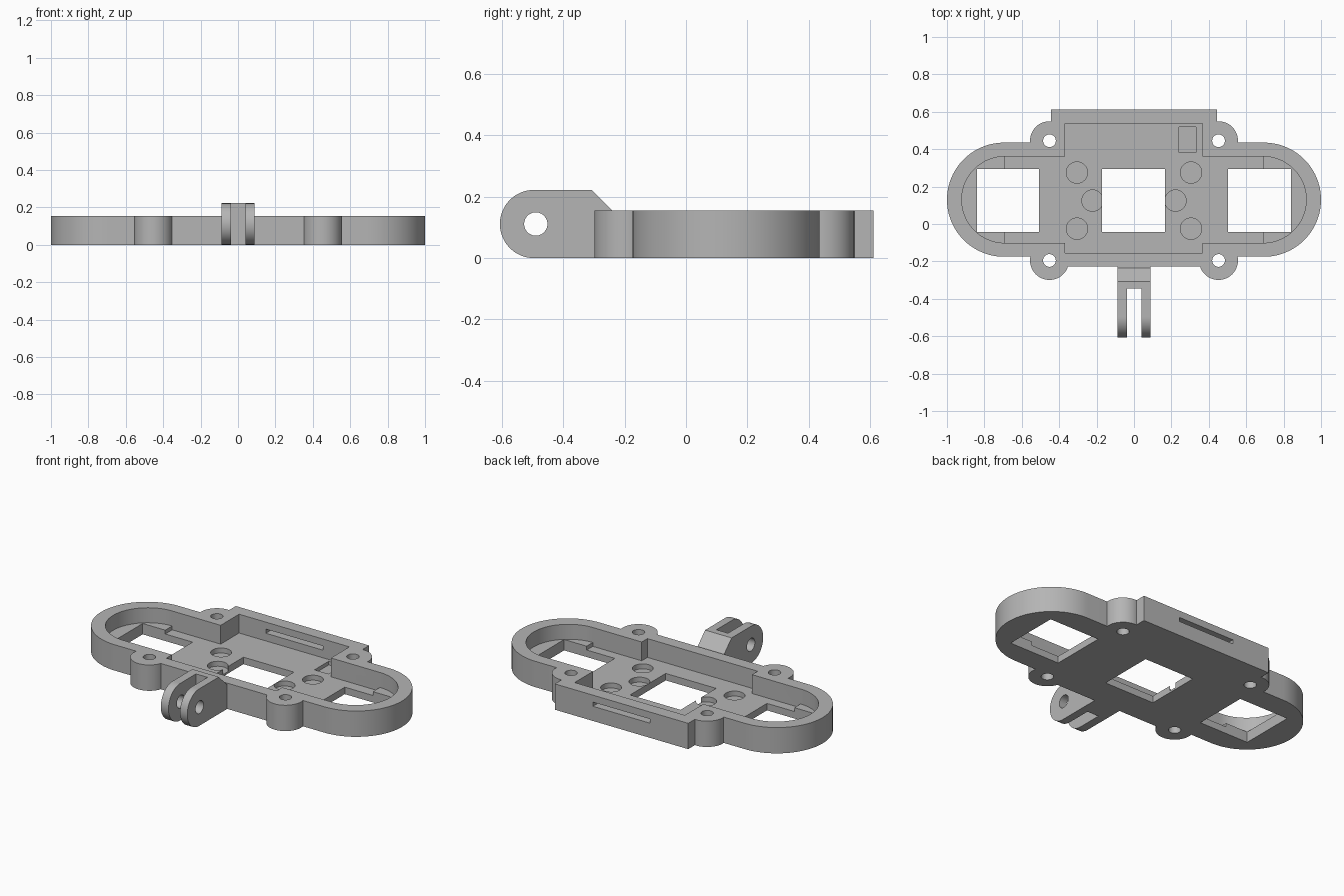
import bpy, bmesh
from math import sin, cos, pi

old = bpy.data.objects.get("Cube")
if old:
    bpy.data.objects.remove(old, do_unlink=True)

grey = bpy.data.materials.new("plain_grey")
grey.use_nodes = True
grey.diffuse_color = (0.46, 0.46, 0.46, 1)
grey.node_tree.nodes["Principled BSDF"].inputs["Base Color"].default_value = grey.diffuse_color

TOP, FLOOR, END_FLOOR, MID_Y = 0.155, 0.042, 0.065, 0.13
ABOVE, BELOW = 0.4, -0.1


def prism(name, points, lo, hi, along_x=False):
    """Extrude a flat outline from lo to hi, along z or along x."""
    place = (lambda p, h: (h, p[0], p[1])) if along_x else (lambda p, h: (p[0], p[1], h))
    bm = bmesh.new()
    face = bm.faces.new([bm.verts.new(place(p, lo)) for p in points])
    ext = bmesh.ops.extrude_face_region(bm, geom=[face])
    shift = (hi - lo, 0, 0) if along_x else (0, 0, hi - lo)
    bmesh.ops.translate(bm, vec=shift, verts=[v for v in ext["geom"] if isinstance(v, bmesh.types.BMVert)])
    bmesh.ops.recalc_face_normals(bm, faces=bm.faces)
    mesh = bpy.data.meshes.new(name)
    bm.to_mesh(mesh)
    bm.free()
    mesh.materials.append(grey)
    ob = bpy.data.objects.new(name, mesh)
    bpy.context.collection.objects.link(ob)
    return ob


def arc(cx, cy, r, start=0.0, sweep=2 * pi, n=48):
    count = n if sweep >= 2 * pi else n + 1
    return [(cx + r * cos(start + sweep * i / n), cy + r * sin(start + sweep * i / n))
            for i in range(count)]


def rect(x0, x1, y0, y1):
    return [(x0, y0), (x1, y0), (x1, y1), (x0, y1)]


def stadium(half, r):
    return arc(half, MID_Y, r, -pi / 2, pi) + arc(-half, MID_Y, r, pi / 2, pi)


def combine(target, tool, operation):
    """Apply a boolean and discard the tool object."""
    tool.hide_render = True
    mod = target.modifiers.new("combine", 'BOOLEAN')
    mod.operation, mod.object, mod.solver = operation, tool, 'EXACT'
    bpy.context.view_layer.objects.active = target
    bpy.ops.object.modifier_apply(modifier=mod.name)
    bpy.data.objects.remove(tool, do_unlink=True)


def cut(target, points, lo, hi, along_x=False):
    combine(target, prism("cutter", points, lo, hi, along_x), 'DIFFERENCE')


# Outer body: long rounded tray, central block and four screw bosses
body = prism("tray_frame", stadium(0.695, 0.305), 0, TOP)
combine(body, prism("centre_block", rect(-0.443, 0.443, -0.228, 0.612), 0, TOP), 'UNION')
bosses = [(sx * 0.452, y) for sx in (-1, 1) for y in (-0.195, 0.445)]
for x, y in bosses:
    combine(body, prism("screw_boss", arc(x, y, 0.104), 0, TOP), 'UNION')

# Hinge tab with a rounded nose and a sloped shoulder
nose = arc(-0.496, 0.111, 0.111, pi / 2, pi)
profile = nose + [(-0.2, 0), (-0.2, 0.15), (-0.235, 0.15), (-0.307, 0.222)]
tab = prism("hinge_tab", profile, -0.088, 0.088, True)
cut(tab, rect(-0.037, 0.04, -0.8, -0.346), BELOW, ABOVE)
cut(tab, arc(-0.49, 0.111, 0.038), -0.3, 0.3, True)
combine(body, tab, 'UNION')

# Cavity: shallow rounded ends, deeper middle, wide central bay
cut(body, stadium(0.69, 0.231), END_FLOOR, ABOVE)
cut(body, rect(-0.69, 0.69, MID_Y - 0.231, MID_Y + 0.231), FLOOR, ABOVE)
cut(body, rect(-0.368, 0.365, -0.155, 0.536), FLOOR, ABOVE)

# Through windows in the floor
for x0, x1 in ((-0.84, -0.508), (-0.17, 0.165), (0.503, 0.84)):
    cut(body, rect(x0, x1, -0.043, 0.295), BELOW, ABOVE)

# Screw holes, round pockets and one small rectangular pocket
for x, y in bosses:
    cut(body, arc(x, y, 0.034, n=32), BELOW, ABOVE)
for x, y in ((0.305, 0.275), (0.222, 0.125), (0.305, -0.025)):
    for sx in (-1, 1):
        cut(body, arc(sx * x, y, 0.057, n=32), 0.012, ABOVE)
cut(body, rect(0.24, 0.332, 0.383, 0.518), 0.02, ABOVE)

# Narrow slot through the back wall
cut(body, rect(-0.19, 0.19, 0.5, 0.7), 0.088, 0.113)

# Smooth curved walls, keep edges sharp
bpy.ops.object.select_all(action='DESELECT')
body.select_set(True)
bpy.context.view_layer.objects.active = body
bpy.ops.object.shade_smooth_by_angle(angle=pi / 6)
